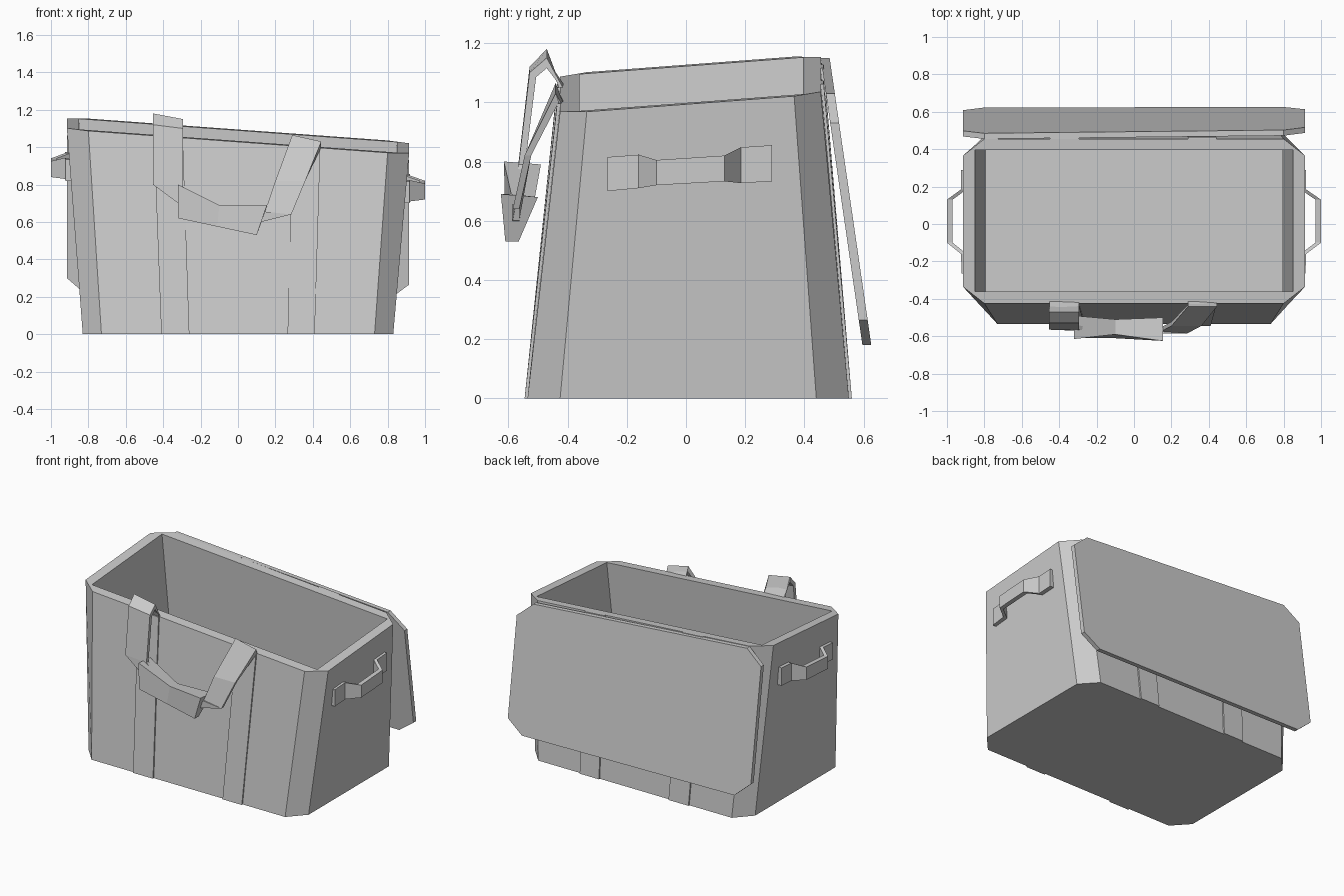
import bpy, bmesh
from mathutils import Vector

cube = bpy.data.objects.get("Cube")
if cube:
    bpy.data.objects.remove(cube, do_unlink=True)

grey = bpy.data.materials.new("canvas_grey")
grey.use_nodes = True
grey.diffuse_color = (0.6, 0.6, 0.6, 1)
grey.node_tree.nodes["Principled BSDF"].inputs["Base Color"].default_value = (0.6, 0.6, 0.6, 1)


def finish(name, bm):
    bmesh.ops.recalc_face_normals(bm, faces=bm.faces)
    mesh = bpy.data.meshes.new(name)
    bm.to_mesh(mesh)
    bm.free()
    mesh.materials.append(grey)
    obj = bpy.data.objects.new(name, mesh)
    bpy.context.collection.objects.link(obj)
    return obj


def loft(name, rings):
    """Closed solid through equal rings of points."""
    bm = bmesh.new()
    vs = [[bm.verts.new(p) for p in r] for r in rings]
    n = len(vs[0])
    for a, b in zip(vs, vs[1:]):
        for i in range(n):
            j = (i + 1) % n
            bm.faces.new((a[i], a[j], b[j], b[i]))
    bm.faces.new(vs[0])
    bm.faces.new(vs[-1])
    return finish(name, bm)


def prism(name, outline, offset):
    shift = Vector(offset)
    return loft(name, [outline, [Vector(p) + shift for p in outline]])


def ribbon(name, pairs, offsets):
    """Flat band following pairs of edge points, thickened by an offset at each."""
    rings = []
    for (a, b), d in zip(pairs, offsets):
        a, b, d = Vector(a), Vector(b), Vector(d)
        rings.append([a, b, b + d, a + d])
    return loft(name, rings)


def rim_z(x, y):
    return 1.06 - 0.073 * x + 0.075 * y


def octagon(x, xc, front, fc, back, bc):
    return [(x, fc), (xc, front), (-xc, front), (-x, fc),
            (-x, bc), (-xc, back), (xc, back), (x, bc)]


# Hollow body: eight-sided outside, rectangular inside, slanted rim
bm = bmesh.new()
low = [bm.verts.new((x, y, 0)) for x, y in octagon(0.83, 0.73, -0.535, -0.425, 0.55, 0.44)]
top = [bm.verts.new((x, y, rim_z(x, y)))
       for x, y in octagon(0.915, 0.80, -0.425, -0.335, 0.455, 0.365)]
corners = [(1, -0.36), (-1, -0.36), (-1, 0.395), (1, 0.395)]
inner = [bm.verts.new((0.85 * s, y, rim_z(0.85 * s, y))) for s, y in corners]
floor = [bm.verts.new((0.79 * s, y * 1.15, 0.06)) for s, y in corners]
for i in range(8):
    j = (i + 1) % 8
    bm.faces.new((low[i], low[j], top[j], top[i]))
for i in range(4):
    j = (i + 1) % 4
    bm.faces.new((top[2 * i], top[2 * i + 1], inner[i]))
    bm.faces.new((top[2 * i + 1], top[(2 * i + 2) % 8], inner[j], inner[i]))
    bm.faces.new((inner[i], inner[j], floor[j], floor[i]))
bm.faces.new(low)
bm.faces.new(floor)
finish("bag_body", bm)

# Sewn straps running up the front and back
for side, y0, y1, out in (("front", -0.535, -0.425, -0.01), ("back", 0.55, 0.455, 0.01)):
    for tag, b0, b1, t0, t1 in (("right", -0.41, -0.26, -0.45, -0.295),
                                ("left", 0.265, 0.41, 0.29, 0.44)):
        prism(f"{side}_{tag}_strap",
              [(b0, y0, 0), (b1, y0, 0), (t1, y1, rim_z(t1, y1)), (t0, y1, rim_z(t0, y1))],
              (0, out, 0))

# Open lid hanging down the back
lid = [(-0.80, 1.15), (0.80, 1.03), (0.915, 0.93), (0.915, 0.265),
       (0.80, 0.18), (-0.80, 0.20), (-0.915, 0.30), (-0.915, 1.06)]
prism("open_lid", [(x, 0.455 + 0.145 * (1.15 - z), z) for x, z in lid], (0, 0.03, 0))

# End handles: mounting tabs and a bar standing off the wall
path = [(-0.265, 0.902, 0.70, 0.815), (-0.16, 0.905, 0.71, 0.823),
        (-0.10, 0.985, 0.72, 0.805), (0.13, 0.985, 0.733, 0.82),
        (0.185, 0.905, 0.727, 0.848), (0.29, 0.905, 0.733, 0.855)]
for tag, s, lift in (("left", 1, 0), ("right", -1, 0.12)):
    rings = []
    for y, x, z0, z1 in path:
        x += lift * 0.04
        if x > 0.98:
            x = 0.985
        a, b = s * (x - 0.015), s * (x + 0.015)
        rings.append([(a, y, z0 + lift), (b, y, z0 + lift), (b, y, z1 + lift), (a, y, z1 + lift)])
    loft(f"{tag}_end_handle", rings)

# Carry strap halves rising from the front rim
ribbon("carry_strap_right",
       [((-0.45, -0.425, 1.06), (-0.295, -0.425, 1.04)),
        ((-0.455, -0.47, 1.18), (-0.295, -0.47, 1.15)),
        ((-0.455, -0.528, 1.12), (-0.295, -0.528, 1.10)),
        ((-0.455, -0.565, 0.80), (-0.295, -0.565, 0.79)),
        ((-0.32, -0.57, 0.70), (-0.25, -0.57, 0.75))],
       [(0, 0.02, -0.01), (0, 0, -0.035), (0, 0.022, -0.015), (0, 0.022, 0), (0, 0.022, 0)])
ribbon("carry_strap_left",
       [((0.29, -0.415, 1.0), (0.44, -0.415, 0.985)),
        ((0.29, -0.44, 1.065), (0.445, -0.44, 1.03)),
        ((0.20, -0.545, 0.82), (0.36, -0.545, 0.82)),
        ((0.125, -0.585, 0.60), (0.285, -0.585, 0.64)),
        ((0.08, -0.585, 0.59), (0.10, -0.585, 0.66))],
       [(0, 0.01, -0.01), (0, 0.01, -0.03), (0, 0.022, 0), (0, 0.022, 0), (0, 0.022, 0)])

# Padded grip joining the carry strap halves
loft("carry_grip",
     [[(xt, yf, zt), (xt, yb, zt - 0.01), (xb, -0.565, zb), (xb, -0.61, zb)]
      for xt, zt, yf, yb, xb, zb in ((-0.32, 0.80, -0.615, -0.49, -0.32, 0.62),
                                     (-0.10, 0.69, -0.59, -0.51, -0.11, 0.575),
                                     (0.155, 0.69, -0.625, -0.50, 0.10, 0.53))])
